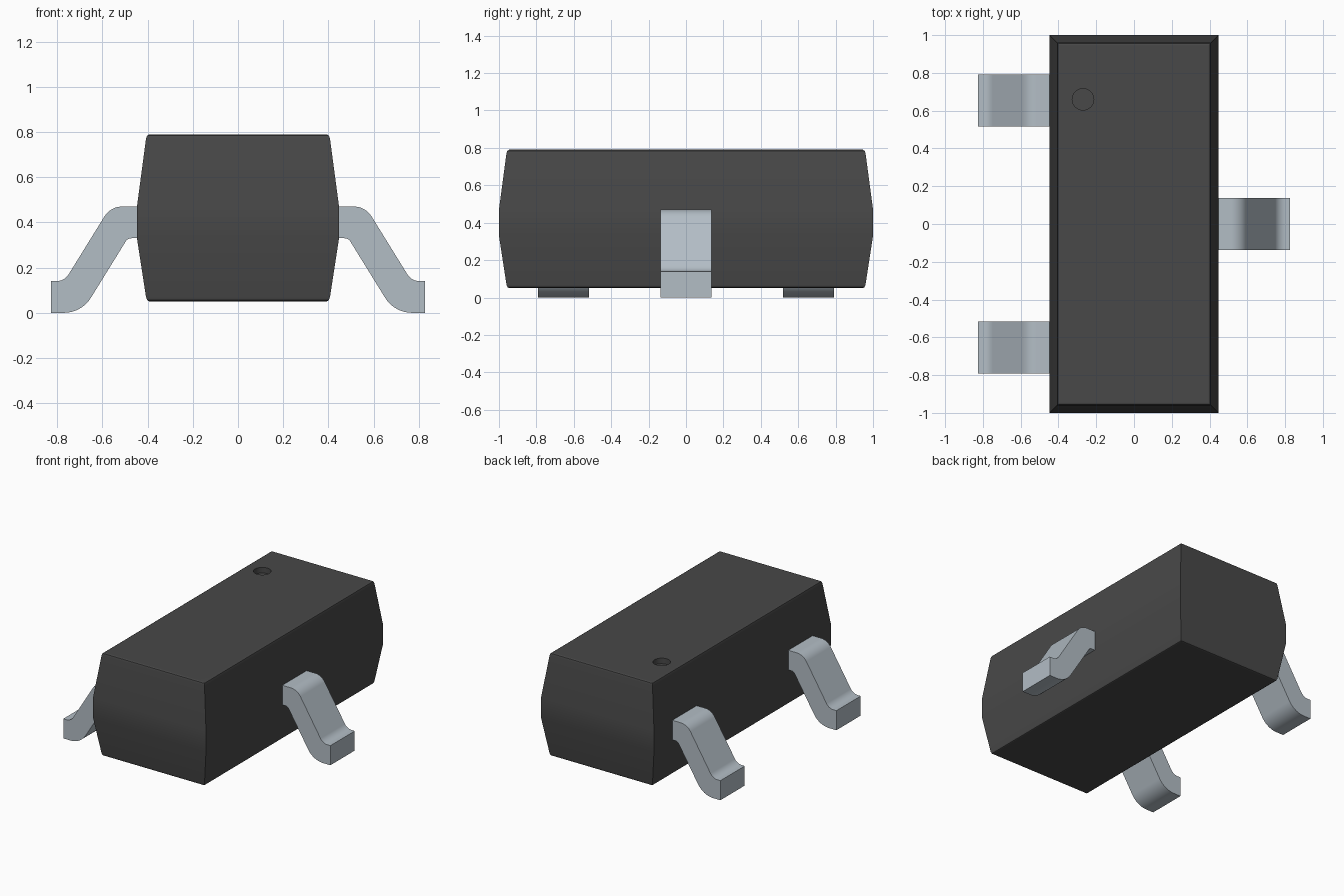
import bpy, bmesh, math
from mathutils import Vector

cube = bpy.data.objects.get("Cube")
if cube:
    bpy.data.objects.remove(cube, do_unlink=True)


def material(name, rgb):
    mat = bpy.data.materials.new(name)
    mat.use_nodes = True
    mat.diffuse_color = (*rgb, 1)
    mat.node_tree.nodes["Principled BSDF"].inputs["Base Color"].default_value = (*rgb, 1)
    return mat


black = material("black plastic", (0.065, 0.065, 0.065))
metal = material("grey metal", (0.45, 0.51, 0.56))


def add_object(name, bm, mat):
    bmesh.ops.recalc_face_normals(bm, faces=bm.faces)
    mesh = bpy.data.meshes.new(name)
    bm.to_mesh(mesh)
    bm.free()
    mesh.materials.append(mat)
    obj = bpy.data.objects.new(name, mesh)
    bpy.context.collection.objects.link(obj)
    return obj


def select(obj):
    bpy.ops.object.select_all(action="DESELECT")
    obj.select_set(True)
    bpy.context.view_layer.objects.active = obj


def smooth(obj):
    select(obj)
    bpy.ops.object.shade_smooth_by_angle(angle=math.radians(35))
    mod = obj.modifiers.new("even shading", "WEIGHTED_NORMAL")
    mod.keep_sharp = True


# Body: stacked rectangles, each inset from the widest outline
half_x, half_y = 0.447, 1.0
layers = [(0.055, 0.05), (0.045, 0.056), (0.04, 0.07), (0, 0.33),
          (0, 0.47), (0.04, 0.77), (0.045, 0.784), (0.055, 0.79)]
bm = bmesh.new()
rings = []
for inset, z in layers:
    x, y = half_x - inset, half_y - inset
    rings.append([bm.verts.new((sx * x, sy * y, z))
                  for sx, sy in ((-1, -1), (1, -1), (1, 1), (-1, 1))])
for low, high in zip(rings, rings[1:]):
    for i in range(4):
        j = (i + 1) % 4
        bm.faces.new((low[i], low[j], high[j], high[i]))
bm.faces.new(rings[0])
bm.faces.new(rings[-1])
body = add_object("body", bm, black)

# Round marker recess in the top of the body
bpy.ops.mesh.primitive_cylinder_add(vertices=32, radius=0.057, depth=0.08,
                                    location=(-0.27, 0.66, 0.79))
cutter = bpy.context.object
cutter.name = "marker_cutter"
cutter.hide_render = True
cutter.data.materials.append(black)
cut = body.modifiers.new("marker recess", "BOOLEAN")
cut.operation = "DIFFERENCE"
cut.solver = "EXACT"
cut.object = cutter
select(body)
bpy.ops.object.modifier_apply(modifier=cut.name)
bpy.data.objects.remove(cutter, do_unlink=True)
smooth(body)


def fillet(before, corner, after, radius, steps=8):
    """Points of an arc rounding one corner of an outline."""
    p = Vector(corner)
    a, b = (Vector(before) - p).normalized(), (Vector(after) - p).normalized()
    half = a.angle(b) / 2
    centre = p + (a + b).normalized() * radius / math.sin(half)
    start = p + a * radius / math.tan(half) - centre
    end = p + b * radius / math.tan(half) - centre
    sweep = math.pi - 2 * half
    return [centre + (start * math.sin(sweep * (1 - t)) + end * math.sin(sweep * t))
            / math.sin(sweep) for t in (i / steps for i in range(steps + 1))]


# Leads: bent strip outline as (x, z, corner radius), extruded along y
outline = [(0.43, 0.47, 0), (0.564, 0.47, 0.09), (0.768, 0.14, 0.065), (0.827, 0.14, 0),
           (0.827, 0, 0), (0.692, 0, 0.14), (0.488, 0.33, 0.03), (0.43, 0.33, 0)]
profile = []
for i, (x, z, radius) in enumerate(outline):
    if radius:
        profile += fillet(outline[i - 1][:2], (x, z), outline[i + 1][:2], radius)
    else:
        profile.append(Vector((x, z)))


def lead(name, side, y, width=0.275):
    bm = bmesh.new()
    face = bm.faces.new([bm.verts.new((side * p.x, y - width / 2, p.y)) for p in profile])
    grown = bmesh.ops.extrude_face_region(bm, geom=[face])
    verts = [v for v in grown["geom"] if isinstance(v, bmesh.types.BMVert)]
    bmesh.ops.translate(bm, verts=verts, vec=(0, width, 0))
    smooth(add_object(name, bm, metal))


lead("left_lead", 1, 0)
lead("right_front_lead", -1, -0.655)
lead("right_back_lead", -1, 0.655)
